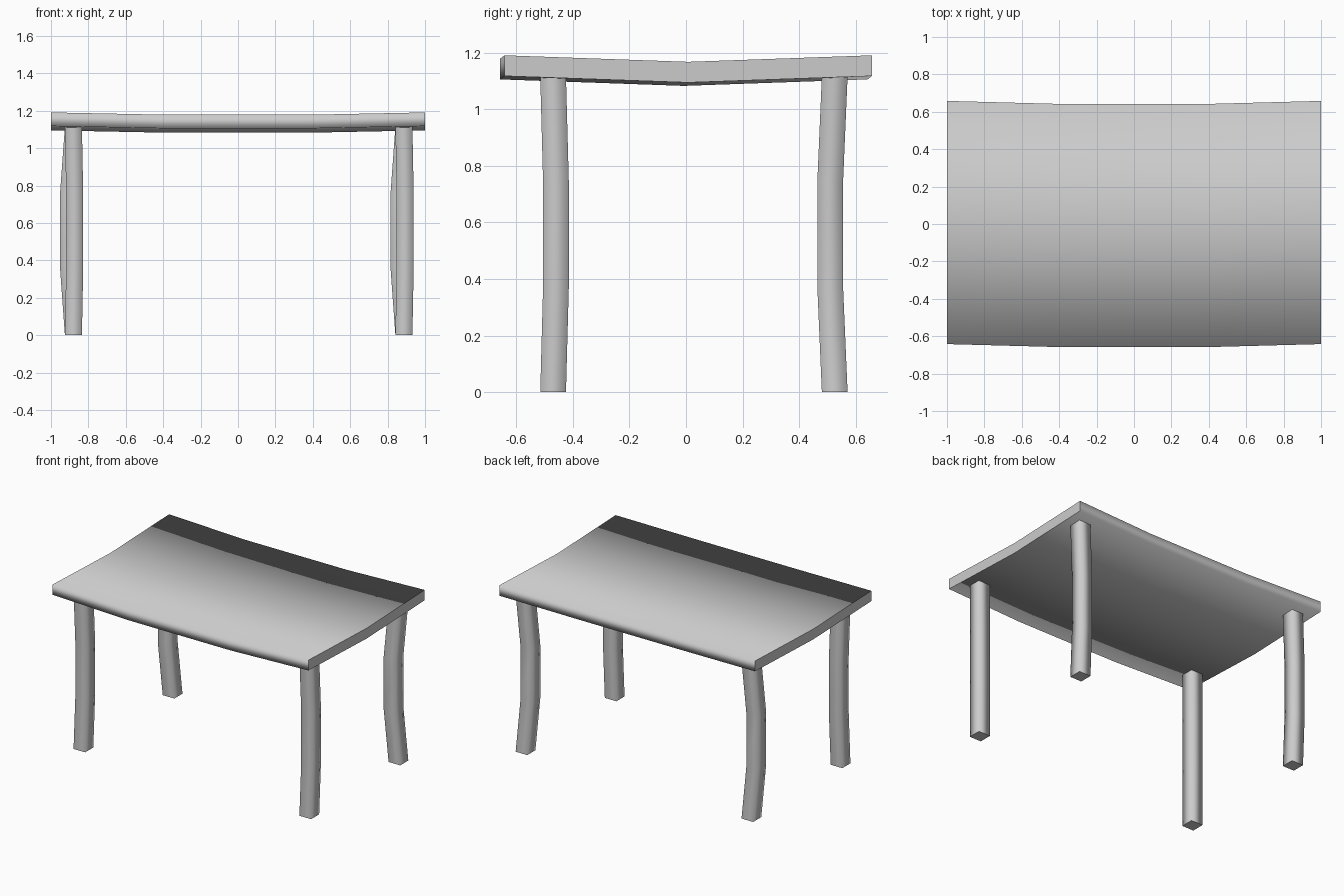
import bpy, bmesh
from mathutils import Vector

if "Cube" in bpy.data.objects:
    bpy.data.objects.remove(bpy.data.objects["Cube"], do_unlink=True)

grey = bpy.data.materials.new("plain grey")
grey.use_nodes = True
grey.diffuse_color = (0.6, 0.6, 0.6, 1)
grey.node_tree.nodes["Principled BSDF"].inputs["Base Color"].default_value = grey.diffuse_color


def sweep(name, profile, path):
    """Carry a closed profile along a path: smooth sides, flat sharp end caps."""
    bm = bmesh.new()
    rings = [[bm.verts.new(Vector(p) + Vector(o)) for p in profile] for o in path]
    n = len(profile)
    for a, b in zip(rings, rings[1:]):
        for i in range(n):
            j = (i + 1) % n
            bm.faces.new((a[i], a[j], b[j], b[i])).smooth = True
    for ring in (rings[0], rings[-1]):
        cap = bm.faces.new(ring)
        for edge in cap.edges:
            edge.smooth = False
    bmesh.ops.recalc_face_normals(bm, faces=bm.faces)
    mesh = bpy.data.meshes.new(name)
    bm.to_mesh(mesh)
    bm.free()
    mesh.materials.append(grey)
    obj = bpy.data.objects.new(name, mesh)
    bpy.context.collection.objects.link(obj)
    return obj


# Table top: shallow V section, bowed forward and down along its length
upper = [(-0.65, 1.191), (0, 1.168), (0.65, 1.191)]
thickness = 0.073
section = [(0, y, z) for y, z in upper] + [(0, y, z - thickness) for y, z in reversed(upper)]
sweep("table_top", section,
      [(-1, 0.008, 0), (-0.4, -0.008, -0.012), (0.4, -0.008, -0.012), (1, 0.008, 0)])

# Legs: square section, each pair bowed in its own direction
half, height = 0.0455, 1.116
square = [(sx * half, sy * half, 0) for sx, sy in ((-1, -1), (1, -1), (1, 1), (-1, 1))]
for row, y, bow_x, bow_y in (("front", -0.47, 0.007, 0.01), ("back", 0.526, -0.027, -0.016)):
    for side, x in (("right", -0.88), ("left", 0.887)):
        path = [(x + bow_x * (k in (1, 2)), y + bow_y * (k in (1, 2)), height * k / 3)
                for k in range(4)]
        sweep(f"{row}_{side}_leg", square, path)
